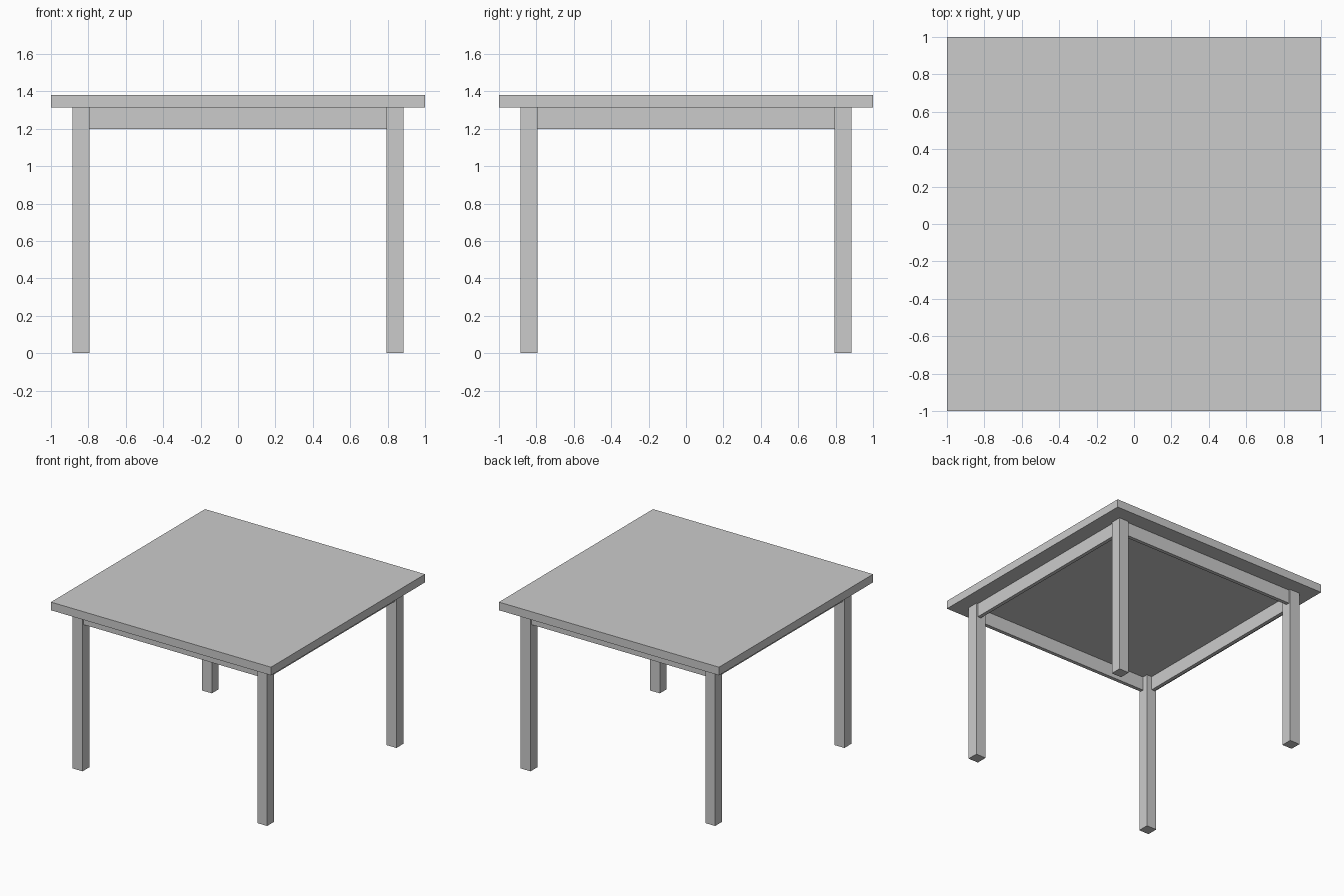
import bpy

default_cube = bpy.data.objects.get("Cube")
if default_cube:
    bpy.data.objects.remove(default_cube, do_unlink=True)

# Single grey finish
grey = bpy.data.materials.new("plain grey")
colour = (0.6, 0.6, 0.6, 1)
grey.use_nodes = True
grey.diffuse_color = colour
grey.node_tree.nodes["Principled BSDF"].inputs["Base Color"].default_value = colour

TOP, UNDERSIDE, APRON_BOTTOM = 1.38, 1.313, 1.20
LEG_OUT, LEG_IN = 0.884, 0.794
APRON_OUT, APRON_IN = 0.87, 0.84


def box(name, low, high):
    """Add a box spanning two opposite corners."""
    centre = [(a + b) / 2 for a, b in zip(low, high)]
    bpy.ops.mesh.primitive_cube_add(size=1, location=centre)
    obj = bpy.context.object
    obj.name = name
    obj.scale = [abs(b - a) for a, b in zip(low, high)]
    bpy.ops.object.transform_apply(location=False, rotation=False, scale=True)
    obj.data.materials.append(grey)


# Table top
box("table_top", (-1, -1, UNDERSIDE), (1, 1, TOP))

# Four legs
for y_name, sy in (("front", -1), ("back", 1)):
    for x_name, sx in (("left", 1), ("right", -1)):
        box(f"{y_name}_{x_name}_leg",
            (sx * LEG_IN, sy * LEG_IN, 0),
            (sx * LEG_OUT, sy * LEG_OUT, UNDERSIDE))

# Aprons between the legs, set back slightly from the outer leg faces
for name, s in (("front", -1), ("back", 1)):
    box(f"{name}_apron",
        (-LEG_IN, s * APRON_IN, APRON_BOTTOM),
        (LEG_IN, s * APRON_OUT, UNDERSIDE))
for name, s in (("left", 1), ("right", -1)):
    box(f"{name}_apron",
        (s * APRON_IN, -LEG_IN, APRON_BOTTOM),
        (s * APRON_OUT, LEG_IN, UNDERSIDE))
